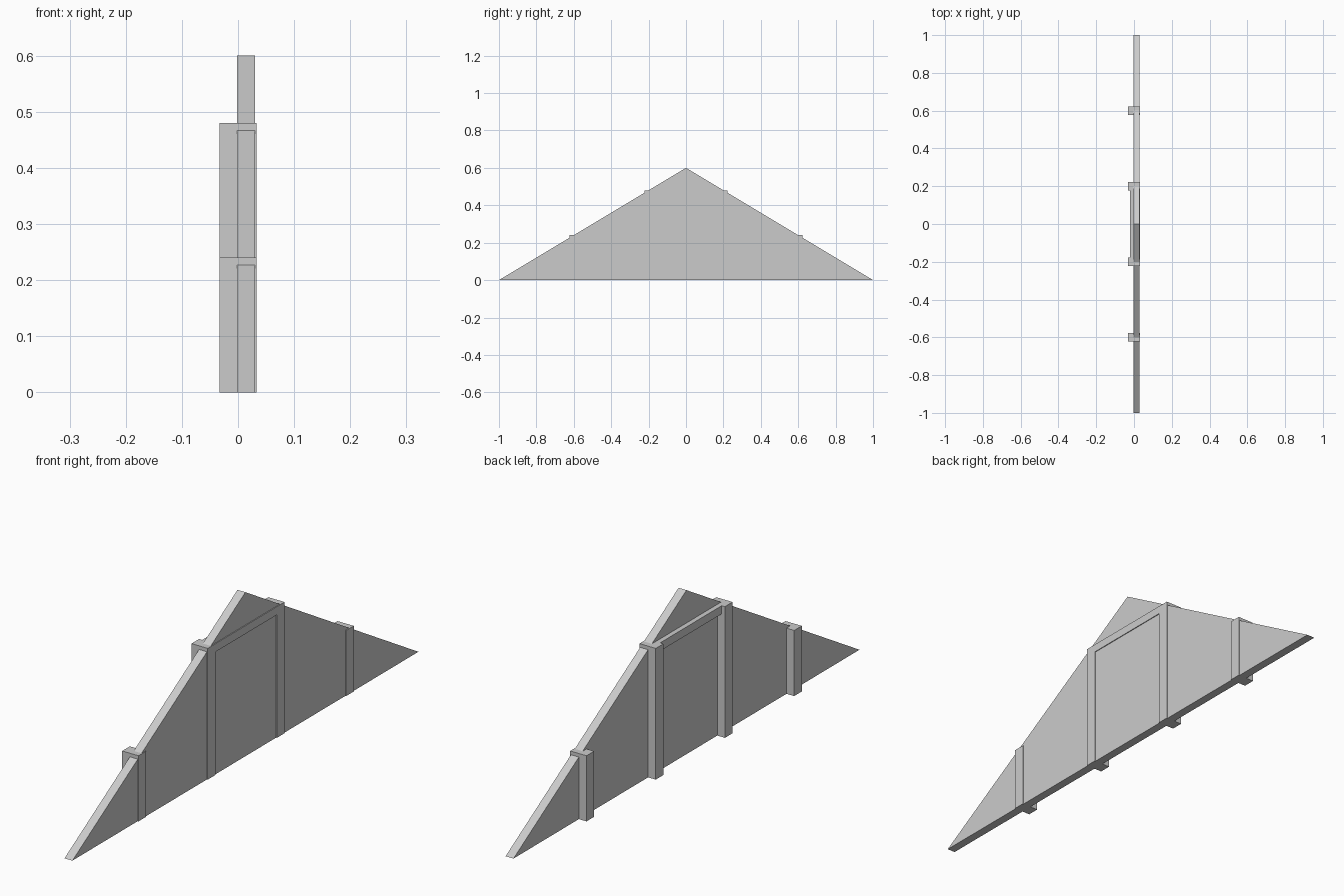
import bpy
import bmesh

cube = bpy.data.objects.get("Cube")
if cube:
    bpy.data.objects.remove(cube, do_unlink=True)

# One pale grey for the whole truss
grey = bpy.data.materials.new("light grey")
grey.use_nodes = True
colour = (0.6, 0.6, 0.6, 1)
grey.diffuse_color = colour
grey.node_tree.nodes["Principled BSDF"].inputs["Base Color"].default_value = colour


def prism(name, outline, x0, x1):
    """Extrude a (y, z) outline along x from x0 to x1."""
    bm = bmesh.new()
    face = bm.faces.new([bm.verts.new((x0, y, z)) for y, z in outline])
    side = bmesh.ops.extrude_face_region(bm, geom=[face])
    moved = [g for g in side["geom"] if isinstance(g, bmesh.types.BMVert)]
    bmesh.ops.translate(bm, verts=moved, vec=(x1 - x0, 0, 0))
    bmesh.ops.recalc_face_normals(bm, faces=bm.faces)
    mesh = bpy.data.meshes.new(name)
    bm.to_mesh(mesh)
    bm.free()
    mesh.materials.append(grey)
    obj = bpy.data.objects.new(name, mesh)
    bpy.context.collection.objects.link(obj)
    return obj


def box(name, y0, y1, z0, z1, x0, x1):
    return prism(name, [(y0, z0), (y1, z0), (y1, z1), (y0, z1)], x0, x1)


RISE = 0.6
POST_X = 0.033
POST_HALF = 0.022

# Triangular gable panel
prism("gable_panel", [(-1, 0), (1, 0), (0, RISE)], -0.002, 0.03)

# Posts, each as tall as the slope at its centre
for label, dist in (("inner", 0.2), ("outer", 0.6)):
    for end, sign in (("front", -1), ("back", 1)):
        y = sign * dist
        box(f"{end}_{label}_post", y - POST_HALF, y + POST_HALF,
            0, RISE * (1 - dist), -POST_X, POST_X)

# Collar beam joining the inner posts
inner = 0.2 - POST_HALF
box("collar_beam", -inner, inner, 0.45, 0.48, -0.02, POST_X)
